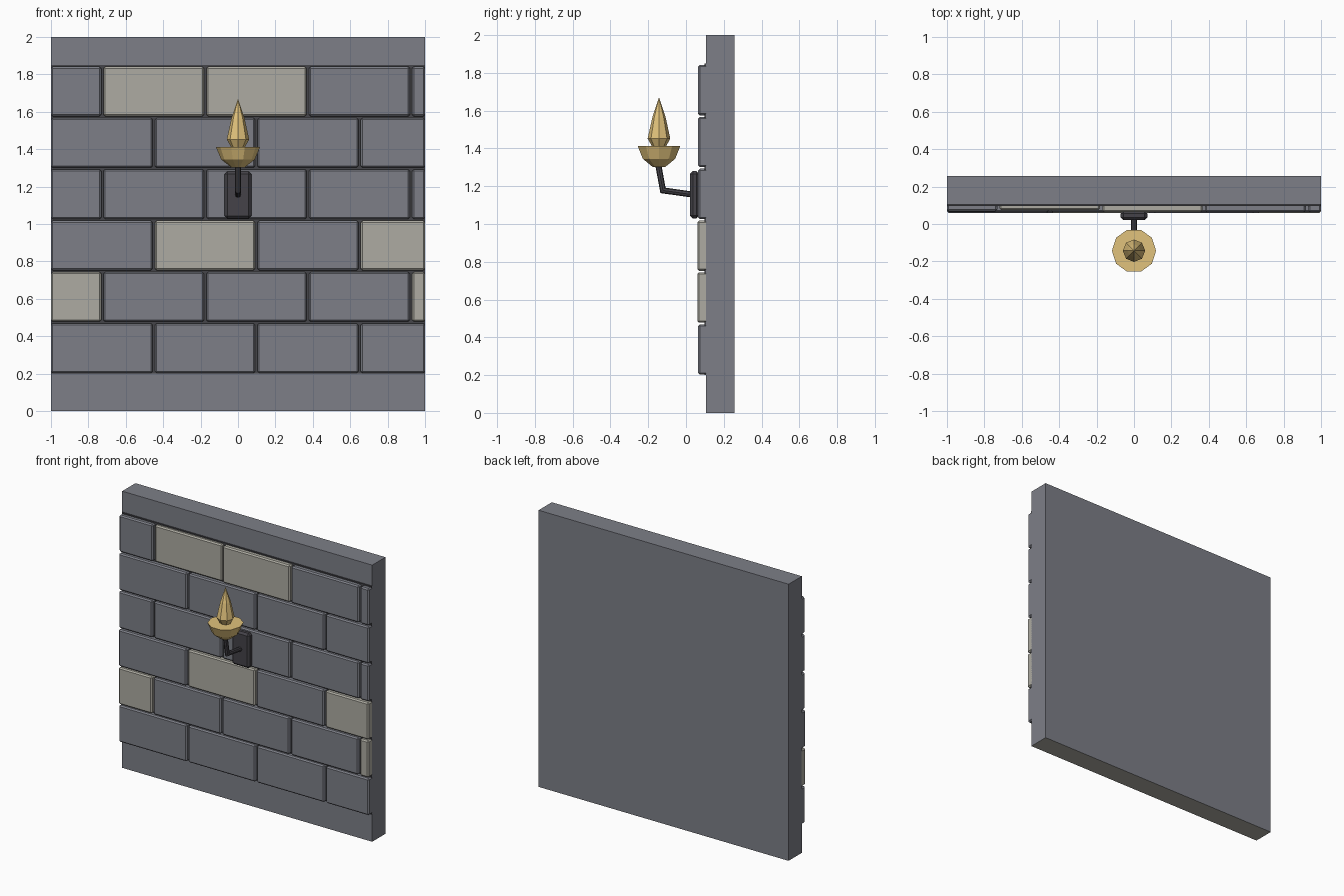
import bpy, bmesh, math
from mathutils import Vector

if "Cube" in bpy.data.objects:
    bpy.data.objects.remove(bpy.data.objects["Cube"])


def material(name, r, g, b):
    m = bpy.data.materials.new(name)
    m.diffuse_color = (r, g, b, 1)
    m.use_nodes = True
    m.node_tree.nodes["Principled BSDF"].inputs["Base Color"].default_value = m.diffuse_color
    return m


GREY = material("grey stone", 0.205, 0.212, 0.245)
PALE = material("pale stone", 0.42, 0.41, 0.36)
IRON = material("dark iron", 0.058, 0.055, 0.065)
MORTAR = material("dark mortar", 0.06, 0.06, 0.068)
GOLD = material("gold flame", 0.75, 0.54, 0.2)


def finish(bm, name, mat):
    bmesh.ops.recalc_face_normals(bm, faces=bm.faces)
    me = bpy.data.meshes.new(name)
    bm.to_mesh(me)
    bm.free()
    me.materials.append(mat)
    ob = bpy.data.objects.new(name, me)
    bpy.context.collection.objects.link(ob)
    return ob


def box(name, lo, hi, mat, bevel=0):
    bm = bmesh.new()
    bmesh.ops.create_cube(bm, size=1)
    for v in bm.verts:
        v.co = [(a + b) / 2 + c * (b - a) for a, b, c in zip(lo, hi, v.co)]
    if bevel:
        bmesh.ops.bevel(bm, geom=bm.edges[:], offset=bevel, segments=1, affect='EDGES')
    return finish(bm, name, mat)


def lathe(name, profile, sides, centre, mat):
    """Faceted solid of revolution about a vertical axis."""
    bm = bmesh.new()
    rings = [[bm.verts.new((centre[0] + r * math.cos(math.tau * i / sides),
                            centre[1] + r * math.sin(math.tau * i / sides), z))
              for i in range(sides)] for r, z in profile]
    for a, b in zip(rings, rings[1:]):
        for i in range(sides):
            j = (i + 1) % sides
            bm.faces.new((a[i], a[j], b[j], b[i]))
    bm.faces.new(rings[0])
    bm.faces.new(rings[-1])
    bmesh.ops.remove_doubles(bm, verts=bm.verts, dist=0.0002)
    return finish(bm, name, mat)


def tube(name, path, radius, sides, mat):
    """Tube along a path in the yz plane, mitred at the bends."""
    pts = [Vector(p) for p in path]
    bm = bmesh.new()
    rings = []
    for k, p in enumerate(pts):
        d0 = (p - pts[k - 1]).normalized() if k else (pts[1] - p).normalized()
        d1 = (pts[k + 1] - p).normalized() if k < len(pts) - 1 else d0
        t = (d0 + d1).normalized()
        side = Vector((1, 0, 0))
        up = t.cross(side) / max(t.dot(d0), 0.3)
        rings.append([bm.verts.new(p + radius * (side * math.cos(a) + up * math.sin(a)))
                      for a in (math.tau * i / sides for i in range(sides))])
    for a, b in zip(rings, rings[1:]):
        for i in range(sides):
            j = (i + 1) % sides
            bm.faces.new((a[i], a[j], b[j], b[i]))
    bm.faces.new(rings[0])
    bm.faces.new(rings[-1])
    return finish(bm, name, mat)


# Wall slab, with a pale underside
wall = box("wall", (-1, 0.105, 0), (1, 0.256, 2), GREY)
wall.data.materials.append(PALE)
for f in wall.data.polygons:
    f.material_index = int(f.normal.z < -0.5)

# Dark mortar bed showing in the joints
box("mortar", (-0.997, 0.097, 0.2), (0.997, 0.11, 1.85), MORTAR)

# Six courses of bricks in running bond, a few of them pale
joints = [(-1, -0.45, 0.098, 0.65, 1), (-1, -0.725, -0.175, 0.373, 0.925, 1)]
pale = {(1, 0), (1, 4), (2, 1), (2, 3), (5, 1), (5, 2)}
recessed = {(5, 1): 0.075, (5, 0): 0.068}
for row in range(6):
    z = 0.203 + row * 0.2745
    xs = joints[row % 2]
    for i, (x0, x1) in enumerate(zip(xs, xs[1:])):
        lo = x0 + (0.006 if i else 0)
        hi = x1 - (0.006 if x1 < 1 else 0)
        front = recessed.get((row, i), 0.06 if row in (1, 2) else 0.064)
        box(f"brick_{row}_{i}", (lo, front, z), (hi, 0.12, z + 0.266),
            PALE if (row, i) in pale else GREY, 0.009)

# Wall plate of the sconce, with chamfered edges
box("sconce_plate", (-0.071, 0.022, 1.03), (0.071, 0.07, 1.28), IRON, 0.014)

# Bent arm
tube("sconce_arm", [(0, 0.04, 1.155), (0, -0.122, 1.178), (0, -0.148, 1.32)], 0.016, 8, IRON)

# Bowl and flame
C = (0, -0.143)
lathe("sconce_bowl", [(0.035, 1.302), (0.09, 1.345), (0.118, 1.412)], 10, C, GOLD)
lathe("flame", [(0.035, 1.408), (0.06, 1.452), (0.035, 1.565), (0, 1.67)], 8, C, GOLD)
